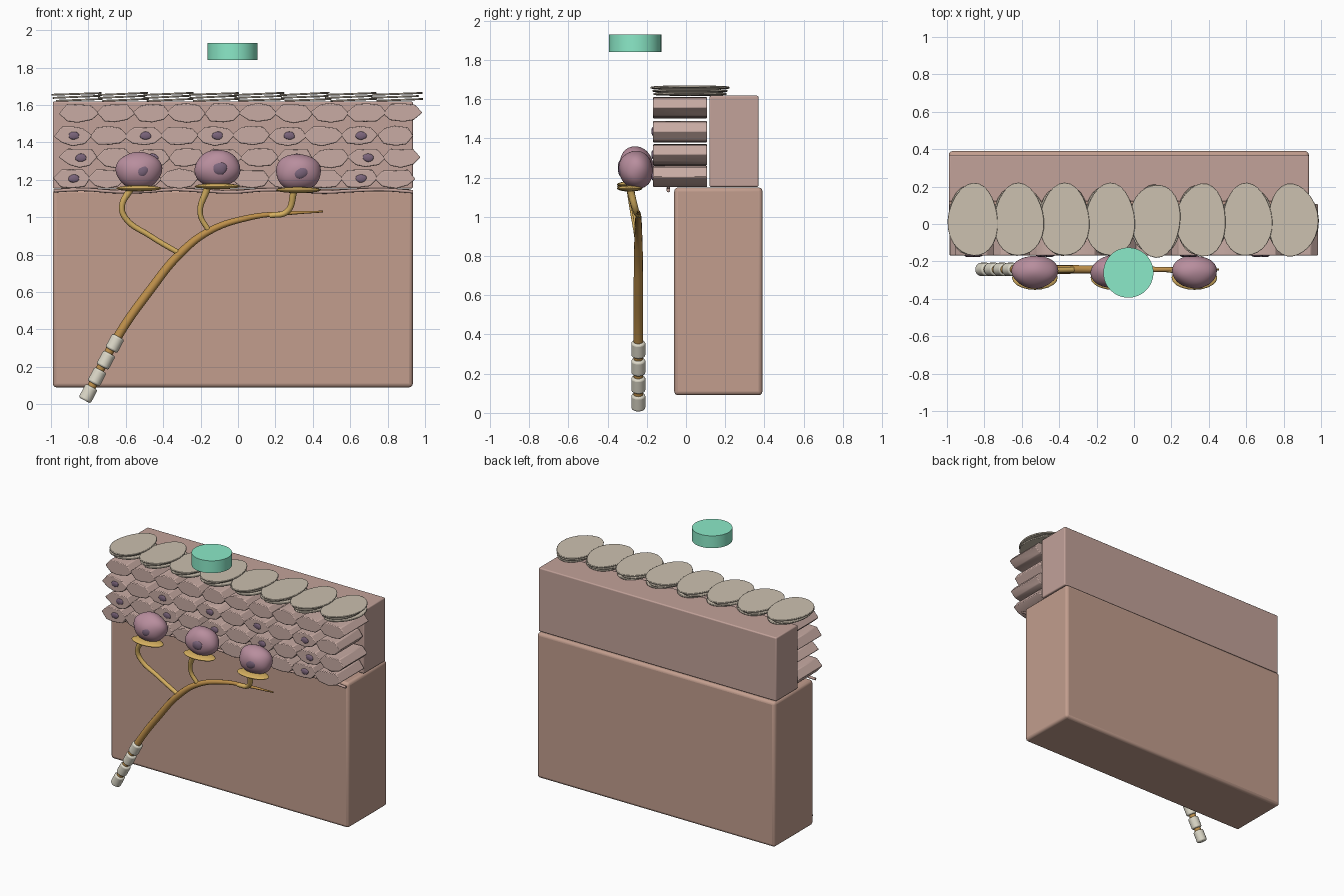
import bpy, bmesh, math, random
from mathutils import Vector

if "Cube" in bpy.data.objects:
    bpy.data.objects.remove(bpy.data.objects["Cube"])

random.seed(4)


def mat(name, col):
    m = bpy.data.materials.new(name)
    m.diffuse_color = (*col, 1)
    m.use_nodes = True
    m.node_tree.nodes["Principled BSDF"].inputs["Base Color"].default_value = m.diffuse_color
    return m


DERMIS = mat("dermis", (0.54, 0.34, 0.27))
EPI = mat("epidermis", (0.54, 0.36, 0.32))
CELL = mat("cell", (0.58, 0.41, 0.37))
NUC = mat("nucleus", (0.20, 0.13, 0.20))
HORN = mat("horn", (0.60, 0.53, 0.43))
TOUCH = mat("touch_cell", (0.48, 0.27, 0.34))
AXON = mat("axon", (0.52, 0.28, 0.07))
DISC = mat("disc", (0.68, 0.44, 0.12))
SHEATH = mat("sheath", (0.72, 0.69, 0.58))
TEAL = mat("teal", (0.26, 0.82, 0.58))


def finish(name, m, smooth=None):
    o = bpy.context.object
    o.name = name
    o.data.materials.append(m)
    if smooth:
        bpy.ops.object.shade_smooth_by_angle(angle=math.radians(smooth))
    return o


def bevel(o, w, seg=3):
    b = o.modifiers.new("bevel", 'BEVEL')
    b.width, b.segments = w, seg


def box(name, lo, hi, m, w):
    lo, hi = Vector(lo), Vector(hi)
    bpy.ops.mesh.primitive_cube_add(size=1, location=(lo + hi) / 2)
    o = bpy.context.object
    o.scale = hi - lo
    bpy.ops.object.transform_apply(location=False, rotation=False)
    bevel(o, w)
    return finish(name, m, 35)


def ball(name, loc, scale, m, lump=0.0, sub=3):
    bpy.ops.mesh.primitive_ico_sphere_add(subdivisions=sub, radius=1, location=loc)
    o = bpy.context.object
    o.scale = scale
    a, b = random.uniform(0, 6), random.uniform(0, 6)
    for v in o.data.vertices:
        v.co *= 1 + lump * math.sin(3 * v.co.x + a) * math.cos(3 * v.co.z + 2 * v.co.y + b)
    return finish(name, m, 60)


def prism(bm, pts, offset):
    """Close a ring of points into a solid, extruded by offset."""
    a = [bm.verts.new(p) for p in pts]
    b = [bm.verts.new(Vector(p) + Vector(offset)) for p in pts]
    bm.faces.new(a)
    bm.faces.new(b[::-1])
    for i in range(len(a)):
        j = (i + 1) % len(a)
        bm.faces.new((a[j], a[i], b[i], b[j]))


def from_bm(name, bm, m, w, seg=2):
    bmesh.ops.recalc_face_normals(bm, faces=bm.faces)
    me = bpy.data.meshes.new(name)
    bm.to_mesh(me)
    bm.free()
    o = bpy.data.objects.new(name, me)
    bpy.context.collection.objects.link(o)
    bpy.ops.object.select_all(action='DESELECT')
    bpy.context.view_layer.objects.active = o
    o.select_set(True)
    bevel(o, w, seg)
    return finish(name, m, 35)


def tube(name, pts, m, depth):
    """Tapered tube through (x, y, z, radius factor) points."""
    cu = bpy.data.curves.new(name, 'CURVE')
    cu.dimensions = '3D'
    cu.bevel_depth, cu.bevel_resolution, cu.use_fill_caps = depth, 4, True
    s = cu.splines.new('BEZIER')
    s.bezier_points.add(len(pts) - 1)
    for bp, p in zip(s.bezier_points, pts):
        bp.co, bp.radius = p[:3], p[3]
        bp.handle_left_type = bp.handle_right_type = 'AUTO'
    o = bpy.data.objects.new(name, cu)
    bpy.context.collection.objects.link(o)
    bpy.ops.object.select_all(action='DESELECT')
    bpy.context.view_layer.objects.active = o
    o.select_set(True)
    bpy.ops.object.convert(target='MESH')
    return finish(name, m, 50)


# tissue blocks
box("dermis_block", (-0.99, -0.06, 0.09), (0.935, 0.39, 1.15), DERMIS, 0.02)
box("epidermis_block", (-0.99, 0.12, 1.153), (0.935, 0.37, 1.618), EPI, 0.008)

# basement membrane: thin wavy strand under the cells
tube("basement_membrane", [(-0.985 + 0.16 * i, -0.09, 1.141 + 0.007 * math.sin(1.9 * i), 1)
                           for i in range(13)], EPI, 0.009)

# four staggered rows of polygonal cells, with nuclei in the lower three
hexa = [(-0.103, 0), (-0.06, -0.042), (0.0, -0.051), (0.062, -0.04),
        (0.103, 0), (0.064, 0.044), (0.0, 0.05), (-0.058, 0.045)]
for r, z in enumerate((1.558, 1.436, 1.318, 1.207)):
    bm = bmesh.new()
    for i in range(10):
        x = (-0.85 if r % 2 == 0 else -0.888) + 0.192 * i
        ring = []
        for px, pz in hexa:
            ring.append((x + px + random.uniform(-.008, .008), -0.168,
                         z + pz + random.uniform(-.006, .004)))
        prism(bm, ring, (0, 0.275, 0))
        if r and i % 2 == 0:
            ball(f"cell_nucleus_{r}_{i}", (x + 0.01, -0.168, z),
                 (0.03, 0.009, 0.022), NUC, 0.08, 2)
    from_bm(f"cell_row_{r + 1}", bm, CELL, 0.005)

# horny layer: three sheets of overlapping flat scales
for k, (z, dx, s) in enumerate(((1.627, 0.012, 0.93), (1.643, -0.008, 0.95), (1.659, 0.0, 1.0))):
    bm = bmesh.new()
    for i in range(8):
        cx = -0.86 + dx + 0.244 * i
        ph, tilt = random.uniform(0, 6), random.uniform(0.03, 0.05)
        ring = []
        for j in range(28):
            t = j * math.tau / 28
            q = s * (1 + 0.035 * math.sin(3 * t + ph))
            x = 0.134 * q * math.cos(t)
            ring.append((cx + x, 0.02 + 0.195 * q * math.sin(t), z - 0.005 + tilt * x))
        prism(bm, ring, (0, 0, 0.01))
    from_bm(f"horny_scales_{k + 1}", bm, HORN, 0.003)

# touch cells, their nuclei and the nerve discs beneath
for n, (x, z) in enumerate(((-0.53, 1.249), (-0.11, 1.26), (0.323, 1.24))):
    ball(f"touch_cell_{n + 1}", (x, -0.255, z), (0.123, 0.087, 0.1), TOUCH, 0.04, 4)
    ball(f"touch_nucleus_{n + 1}", (x + 0.01, -0.328, z), (0.042, 0.018, 0.036), NUC, 0.06)
    ball(f"nerve_disc_{n + 1}", (x, -0.287, z - 0.095), (0.122, 0.065, 0.016), DISC)

# main nerve fibre and its branches
Y = -0.243
tube("nerve_fibre", [(-0.815, Y, 0.03, 1), (-0.635, Y, 0.375, 1), (-0.47, Y, 0.61, 1),
                     (-0.31, Y, 0.805, .95), (-0.155, Y, 0.925, .8), (0.06, Y, 0.998, .65),
                     (0.25, Y, 1.02, .45), (0.455, Y, 1.03, .2)], AXON, 0.024)
tube("nerve_branch_1", [(-0.31, Y, 0.805, .9), (-0.47, -0.25, 0.9, .9), (-0.605, -0.265, 1.0, 1),
                        (-0.62, -0.275, 1.06, 1), (-0.575, -0.285, 1.15, 1.2)], DISC, 0.016)
tube("nerve_branch_2", [(-0.155, Y, 0.925, .9), (-0.202, -0.26, 1.02, .9),
                        (-0.165, -0.285, 1.155, 1.2)], DISC, 0.016)
tube("nerve_branch_3", [(0.17, Y, 1.008, .9), (0.262, -0.255, 1.03, 1),
                        (0.30, -0.285, 1.14, 1.2)], DISC, 0.016)

# sheath segments along the lower fibre
a, b = Vector((-0.825, Y, 0.012)), Vector((-0.635, Y, 0.37))
d = b - a
for i in range(4):
    bpy.ops.mesh.primitive_cylinder_add(vertices=24, radius=0.036, depth=0.082,
                                        location=a + d * (i + 0.5) / 4)
    o = bpy.context.object
    o.rotation_euler = d.to_track_quat('Z', 'Y').to_euler()
    bevel(o, 0.01)
    finish(f"sheath_segment_{i + 1}", SHEATH, 35)

# probe disc floating above
bpy.ops.mesh.primitive_cylinder_add(vertices=48, radius=0.134, depth=0.09,
                                    location=(-0.03, -0.26, 1.885))
finish("touch_probe", TEAL, 35)
